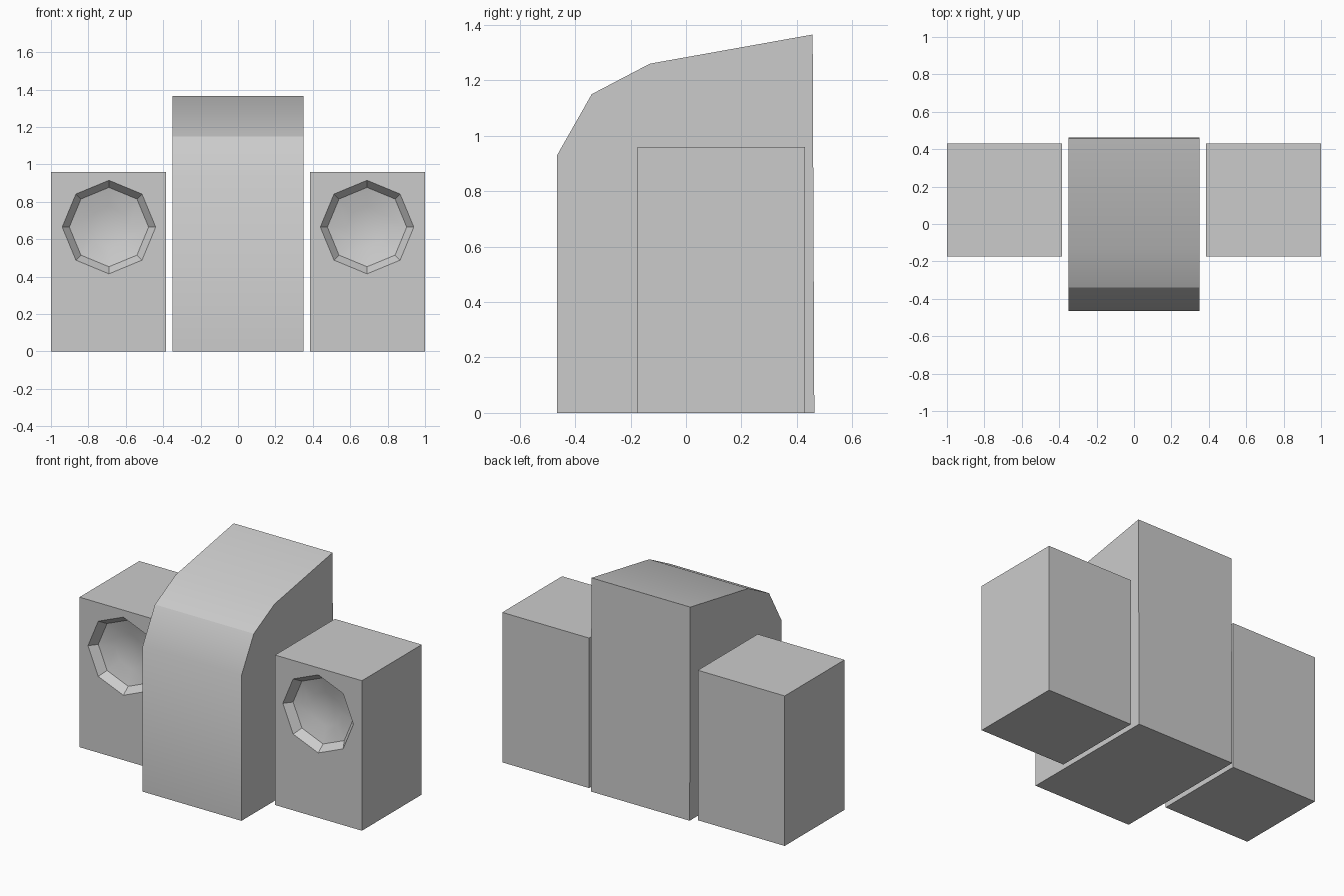
import bpy, bmesh, math

if "Cube" in bpy.data.objects:
    bpy.data.objects.remove(bpy.data.objects["Cube"])


def finish(name, bm):
    bmesh.ops.recalc_face_normals(bm, faces=bm.faces[:])
    mesh = bpy.data.meshes.new(name)
    bm.to_mesh(mesh)
    bm.free()
    obj = bpy.data.objects.new(name, mesh)
    bpy.context.collection.objects.link(obj)
    bpy.ops.object.select_all(action='DESELECT')
    obj.select_set(True)
    bpy.context.view_layer.objects.active = obj
    bpy.ops.object.shade_smooth_by_angle(angle=math.radians(30.5))
    return obj


# Central cabinet: side profile (y, z) extruded across x
profile = [(-0.465, 0), (-0.465, 0.93), (-0.34, 1.15), (-0.13, 1.26),
           (0.457, 1.365), (0.463, 0)]
bm = bmesh.new()
face = bm.faces.new([bm.verts.new((-0.35, y, z)) for y, z in profile])
ext = bmesh.ops.extrude_face_region(bm, geom=[face])
bmesh.ops.translate(bm, vec=(0.70, 0, 0),
                    verts=[v for v in ext['geom'] if isinstance(v, bmesh.types.BMVert)])
finish("center_cabinet", bm)

# Side speaker box with an eight-sided recessed dish, mirrored to the left
X0, X1, Y0, Y1, H = 0.385, 1.0, -0.175, 0.43, 0.96
CX, CZ = 0.69, 0.665
bm = bmesh.new()
# corners in order 45, 135, 225, 315 degrees, seen from the front
corners = [(X1, H), (X0, H), (X0, 0), (X1, 0)]
front = [bm.verts.new((x, Y0, z)) for x, z in corners]
back = [bm.verts.new((x, Y1, z)) for x, z in corners]
bm.faces.new(back)
for i in range(4):
    j = (i + 1) % 4
    bm.faces.new((front[i], front[j], back[j], back[i]))


def ring(radius, depth):
    return [bm.verts.new((CX + radius * math.cos(k * math.pi / 4), Y0 + depth,
                          CZ + radius * math.sin(k * math.pi / 4))) for k in range(8)]


rings = [ring(0.25, 0), ring(0.212, 0.05), ring(0.11, 0.078)]
# front face around the opening
for i in range(4):
    a = 2 * i + 1
    bm.faces.new((front[i], front[(i + 1) % 4], rings[0][(a + 2) % 8],
                  rings[0][(a + 1) % 8], rings[0][a]))
# rim wall and dish
for outer, inner in zip(rings, rings[1:]):
    for k in range(8):
        n = (k + 1) % 8
        bm.faces.new((outer[k], outer[n], inner[n], inner[k]))
centre = bm.verts.new((CX, Y0 + 0.09, CZ))
for k in range(8):
    bm.faces.new((rings[-1][k], rings[-1][(k + 1) % 8], centre))
box = finish("side_speaker", bm)
box.modifiers.new("mirror", 'MIRROR').use_axis = (True, False, False)
